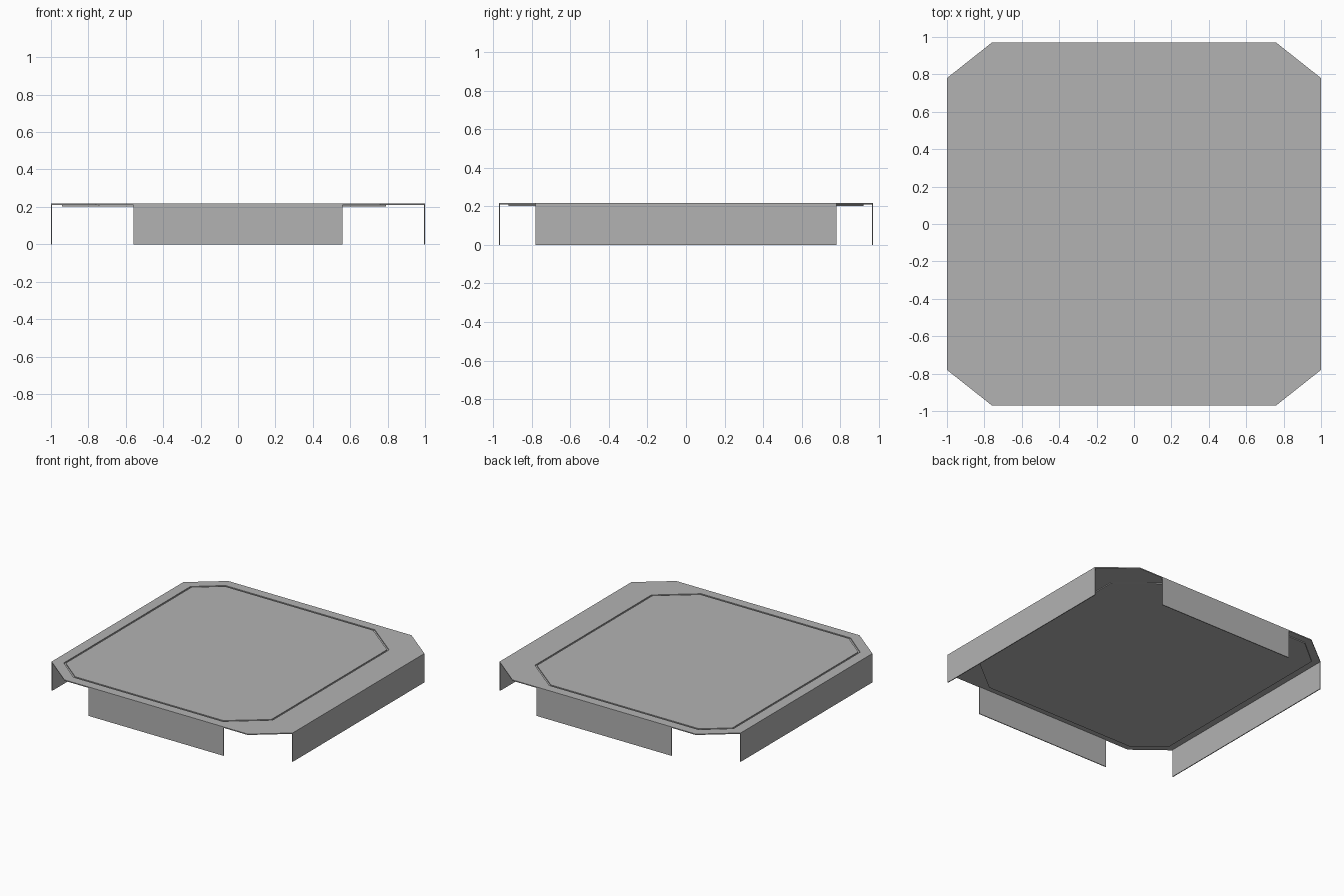
import bpy
import bmesh

cube = bpy.data.objects.get("Cube")
if cube:
    bpy.data.objects.remove(cube, do_unlink=True)

TOP, SHEET, UNDER = 0.217, 0.21, 0.203
THICK = 0.006

grey = bpy.data.materials.new("sheet_grey")
grey.use_nodes = True
colour = (0.45, 0.45, 0.45, 1)
grey.diffuse_color = colour
grey.node_tree.nodes["Principled BSDF"].inputs["Base Color"].default_value = colour


def octagon(x0, x1, y, left_cut, right_cut, grow=0.0):
    """Rectangle with cut corners; grow moves every side outward."""
    (lx, ly), (rx, ry) = [(a + 0.586 * grow, b + 0.586 * grow)
                          for a, b in (left_cut, right_cut)]
    x0, x1, y = x0 - grow, x1 + grow, y + grow
    upper = [(x1, y - ry), (x1 - rx, y), (x0 + lx, y), (x0, y - ly)]
    return upper + [(px, -py) for px, py in reversed(upper)]


def finish(name, bm):
    bmesh.ops.recalc_face_normals(bm, faces=bm.faces)
    mesh = bpy.data.meshes.new(name)
    bm.to_mesh(mesh)
    bm.free()
    mesh.materials.append(grey)
    obj = bpy.data.objects.new(name, mesh)
    bpy.context.collection.objects.link(obj)
    return obj


def prism(name, outline, z0, z1, hole=None):
    """Solid plate from an outline, optionally with a matching hole."""
    bm = bmesh.new()
    loops = [[bm.verts.new((x, y, z0)) for x, y in pts]
             for pts in (outline, hole) if pts]
    if hole:
        outer, inner = loops
        n = len(outer)
        for i in range(n):
            j = (i + 1) % n
            bm.faces.new((outer[i], outer[j], inner[j], inner[i]))
    else:
        bm.faces.new(loops[0])
    result = bmesh.ops.extrude_face_region(bm, geom=list(bm.faces), use_keep_orig=True)
    moved = [v for v in result["geom"] if isinstance(v, bmesh.types.BMVert)]
    bmesh.ops.translate(bm, verts=moved, vec=(0, 0, z1 - z0))
    return finish(name, bm)


def box(name, x0, x1, y0, y1, z0, z1):
    return prism(name, [(x0, y0), (x1, y0), (x1, y1), (x0, y1)], z0, z1)


def hatch(grow):
    return octagon(-0.92, 0.77, 0.9, (0.185, 0.15), (0.265, 0.21), grow)


# Top sheet with the hatch opening
rim = octagon(-1, 1, 0.97, (0.24, 0.19), (0.24, 0.19))
prism("top_frame", rim, SHEET, TOP, hatch(0))

# Hatch: raised panel on a wider backing plate, leaving a narrow groove
prism("hatch_panel", hatch(-0.013), SHEET, TOP)
prism("hatch_backing", hatch(0.02), UNDER, SHEET)

# Hanging skirts on the four straight edges
for side, s in (("left", 1), ("right", -1)):
    xs = sorted((s, s * (1 - THICK)))
    box(side + "_skirt", *xs, -0.78, 0.78, 0, SHEET)
for side, s in (("back", 1), ("front", -1)):
    ys = sorted((s * 0.97, s * (0.97 - THICK)))
    box(side + "_skirt", -0.56, 0.56, *ys, 0, SHEET)
